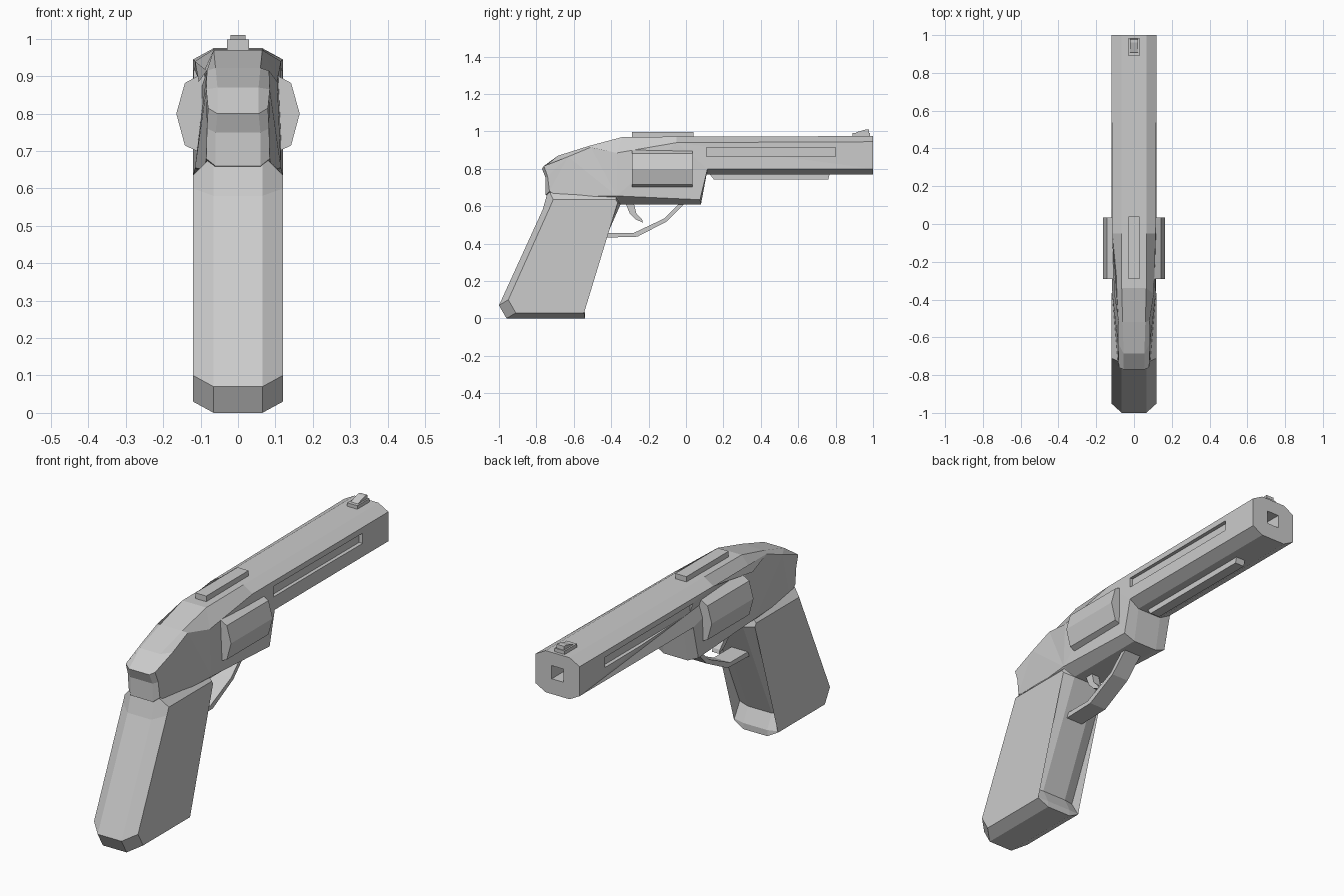
import bpy, bmesh

if "Cube" in bpy.data.objects:
    bpy.data.objects.remove(bpy.data.objects["Cube"])


def finish(name, bm):
    bmesh.ops.recalc_face_normals(bm, faces=bm.faces)
    me = bpy.data.meshes.new(name)
    bm.to_mesh(me)
    bm.free()
    ob = bpy.data.objects.new(name, me)
    bpy.context.collection.objects.link(ob)
    return ob


def slab(name, pairs):
    """Symmetric solid: each pair is a (y, z, half width) on the middle band and on the side panel."""
    bm = bmesh.new()
    layers = [[bm.verts.new((s * p[k][2], p[k][0], p[k][1])) for p in pairs]
              for s, k in ((-1, 1), (-1, 0), (1, 0), (1, 1))]
    n = len(pairs)
    for a, b in zip(layers, layers[1:]):
        for i in range(n):
            j = (i + 1) % n
            bm.faces.new((a[i], a[j], b[j], b[i]))
    caps = [bm.faces.new(layers[0]), bm.faces.new(layers[-1])]
    bmesh.ops.triangulate(bm, faces=caps)
    return finish(name, bm)


def prism(name, pts, lo, hi, axis=0):
    """Extrude a profile along x (points are y, z) or along y (points are x, z)."""
    bm = bmesh.new()
    rings = [[bm.verts.new((t, u, v) if axis == 0 else (u, t, v)) for u, v in pts]
             for t in (lo, hi)]
    n = len(pts)
    for i in range(n):
        j = (i + 1) % n
        bm.faces.new((rings[0][i], rings[0][j], rings[1][j], rings[1][i]))
    for r in rings:
        bm.faces.new(r)
    return finish(name, bm)


def rect(u0, u1, v0, v1):
    return [(u0, v0), (u1, v0), (u1, v1), (u0, v1)]


W, M = 0.12, 0.065  # half widths of side panels and middle band

# Frame and barrel in one piece
frame = slab("frame_and_barrel", [
    ((-.77, .80, .055), (-.76, .815, .08)),
    ((-.685, .87, .055), (-.63, .865, .085)),
    ((-.52, .922, .06), (-.51, .915, .083)),
    ((-.34, .97, M), (-.37, .885, .105)),
    ((-.05, .972, M), (-.05, .94, .115)),
    ((1, .975, M), (1, .945, W)),
    ((1, .77, M), (1, .80, W)),
    ((.11, .77, M), (.115, .80, W)),
    ((.08, .61, M), (.075, .635, W)),
    ((-.35, .61, M), (-.37, .655, .115)),
    ((-.60, .61, M), (-.68, .65, .09)),
    ((-.75, .66, .06), (-.73, .68, .085)),
    ((-.75, .75, .06), (-.74, .76, .083)),
])

# Barrel side slots and muzzle bore
cutters = [prism("slot_cutter", rect(.11, .80, .865, .915), s * .10, s * .15) for s in (-1, 1)]
cutters.append(prism("bore_cutter", rect(-.032, .032, .845, .91), .88, 1.1, axis=1))
for c in cutters:
    c.hide_render = True
    c.hide_viewport = True
    mod = frame.modifiers.new("cut", 'BOOLEAN')
    mod.operation = 'DIFFERENCE'
    mod.solver = 'EXACT'
    mod.object = c

# Grip with chamfered edges and a flared toe
slab("grip", [
    ((-.96, 0, M), (-.91, .03, W)),
    ((-.54, 0, M), (-.545, .03, W)),
    ((-.54, .03, M), (-.548, .035, W)),
    ((-.575, .10, M), (-.59, .105, W)),
    ((-.35, .61, M), (-.365, .62, W)),
    ((-.37, .70, M), (-.375, .635, W)),
    ((-.735, .69, M), (-.71, .635, W)),
    ((-.767, .58, M), (-.725, .60, W)),
    ((-1, .07, M), (-.95, .10, W)),
])

# Faceted cylinder showing on both sides of the frame
half = [(.10, .695), (.142, .715), (.165, .80), (.142, .882), (.10, .905)]
prism("cylinder", half + [(-x, z) for x, z in reversed(half)], -.29, .035, axis=1)

# Rear sight rail, front sight, ejector rod
prism("top_rail", rect(-.29, .04, .96, .998), -.03, .03)
prism("front_sight_base", rect(.89, .985, .96, .992), -.028, .028)
prism("front_sight", [(.90, .985), (.91, .995), (.96, 1.01), (.978, 1.01), (.98, .985)], -.02, .02)
prism("ejector_rod", [(.12, .78), (.15, .742), (.76, .742), (.77, .78)], -.025, .025)

# Trigger guard and trigger
prism("trigger_guard", [(-.44, .432), (-.26, .437), (-.10, .52), (0, .62), (-.03, .62),
                        (-.115, .535), (-.28, .457), (-.44, .457)], -.045, .045)
prism("trigger", [(-.325, .62), (-.30, .56), (-.27, .53), (-.23, .512), (-.235, .53),
                  (-.265, .56), (-.28, .62)], -.02, .02)
